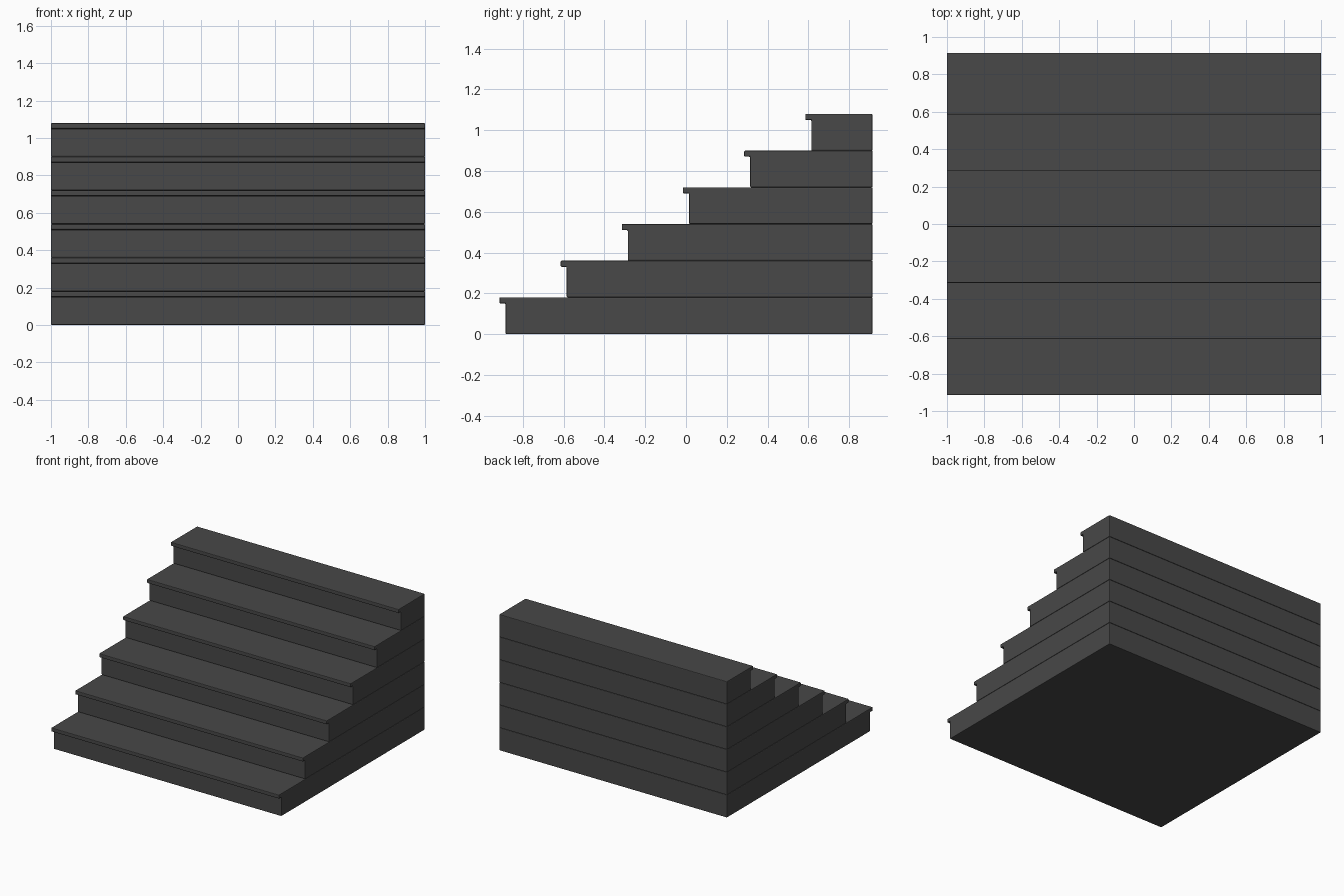
import bpy, bmesh

if "Cube" in bpy.data.objects:
    bpy.data.objects.remove(bpy.data.objects["Cube"])

STEPS, RISE, RUN = 6, 0.18, 0.30
FRONT, BACK, HALF_W = -0.915, 0.915, 1.0
LIP, LIP_T = 0.03, 0.03

mat = bpy.data.materials.new("dark grey")
mat.diffuse_color = (0.065, 0.065, 0.065, 1)
mat.use_nodes = True
mat.node_tree.nodes["Principled BSDF"].inputs["Base Color"].default_value = mat.diffuse_color


def make_step(i):
    """One full-depth stair slab with an overhanging nosing along its front."""
    y, z0, z1 = FRONT + i * RUN, i * RISE, (i + 1) * RISE
    profile = [(y + LIP, z0), (BACK, z0), (BACK, z1), (y, z1),
               (y, z1 - LIP_T), (y + LIP, z1 - LIP_T)]
    bm = bmesh.new()
    face = bm.faces.new([bm.verts.new((-HALF_W, py, pz)) for py, pz in profile])
    ext = bmesh.ops.extrude_face_region(bm, geom=[face])
    verts = [g for g in ext["geom"] if isinstance(g, bmesh.types.BMVert)]
    bmesh.ops.translate(bm, verts=verts, vec=(2 * HALF_W, 0, 0))
    bmesh.ops.recalc_face_normals(bm, faces=bm.faces)
    mesh = bpy.data.meshes.new(f"step_{i + 1}")
    bm.to_mesh(mesh)
    bm.free()
    mesh.materials.append(mat)
    ob = bpy.data.objects.new(f"step_{i + 1}", mesh)
    bpy.context.collection.objects.link(ob)
    # small softened edges, which leave a fine groove between slabs
    bev = ob.modifiers.new("soft_edges", "BEVEL")
    bev.width = 0.005
    bev.segments = 2
    bev.limit_method = "ANGLE"


for n in range(STEPS):
    make_step(n)
